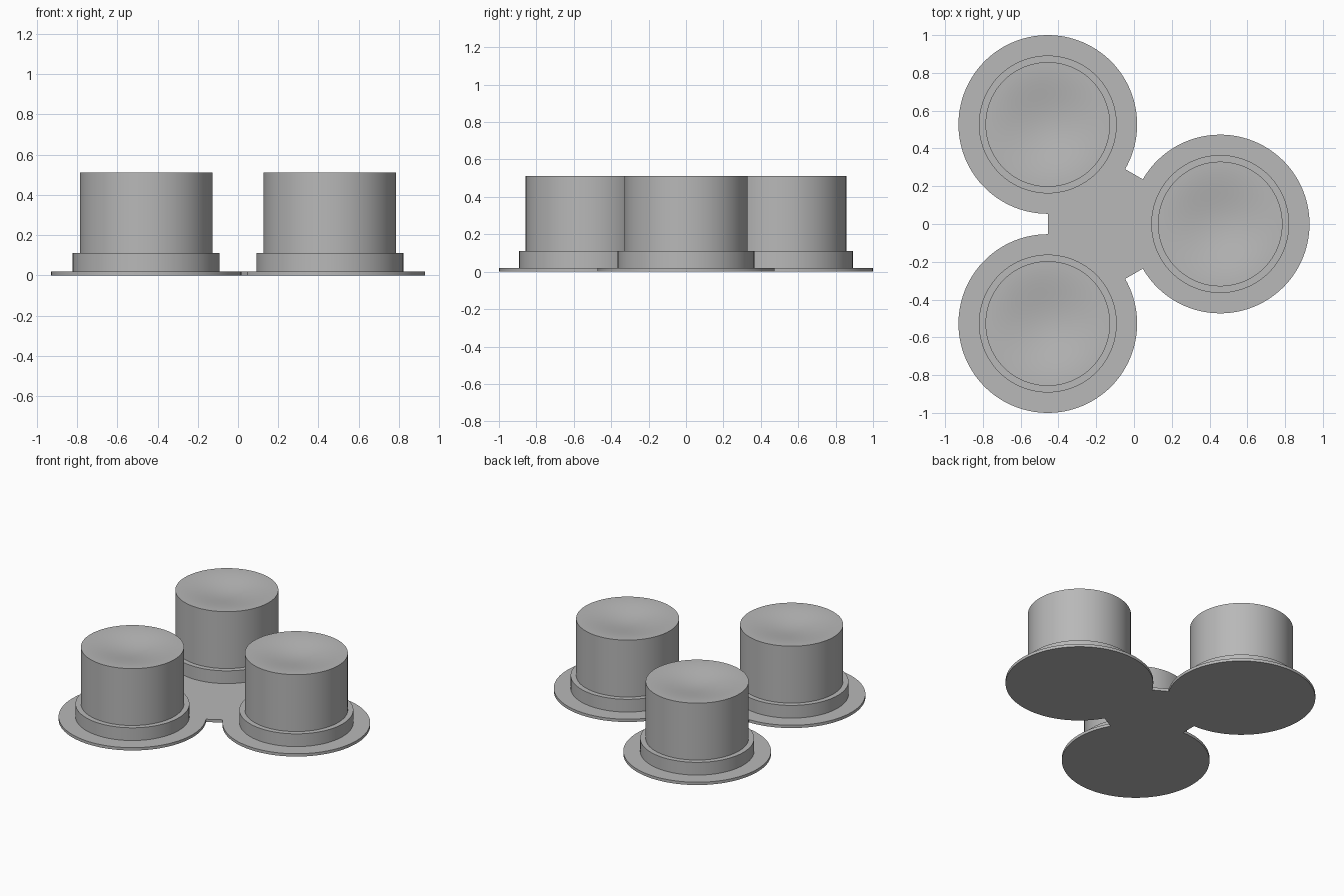
import bpy, bmesh, math
from mathutils import Vector

cube = bpy.data.objects.get("Cube")
if cube:
    bpy.data.objects.remove(cube, do_unlink=True)

SEGMENTS = 96
FLANGE_R, COLLAR_R, CUP_R = 0.473, 0.365, 0.33
PLATE_Z, COLLAR_Z, CUP_Z = 0.02, 0.11, 0.512
DISH_DEPTH = 0.03

# The three cups stand on the corners of an equilateral triangle
HALF = 1 - FLANGE_R
REACH = HALF * math.sqrt(3) / 2
CENTRES = [Vector((REACH, 0)), Vector((-REACH, HALF)), Vector((-REACH, -HALF))]

grey = bpy.data.materials.new("plain_grey")
grey.use_nodes = True
colour = (0.48, 0.48, 0.48, 1)
grey.diffuse_color = colour
grey.node_tree.nodes["Principled BSDF"].inputs["Base Color"].default_value = colour


def finish(name, bm, location=(0, 0, 0)):
    bmesh.ops.recalc_face_normals(bm, faces=bm.faces)
    mesh = bpy.data.meshes.new(name)
    bm.to_mesh(mesh)
    bm.free()
    mesh.materials.append(grey)
    obj = bpy.data.objects.new(name, mesh)
    obj.location = location
    bpy.context.collection.objects.link(obj)
    bpy.ops.object.select_all(action='DESELECT')
    obj.select_set(True)
    bpy.context.view_layer.objects.active = obj
    bpy.ops.object.shade_smooth_by_angle(angle=math.radians(30))
    return obj


def lathe(name, profile, centre):
    bm = bmesh.new()
    verts = [bm.verts.new((r, 0, z)) for r, z in profile]
    edges = [bm.edges.new(pair) for pair in zip(verts, verts[1:])]
    bmesh.ops.spin(bm, geom=verts + edges, cent=(0, 0, 0), axis=(0, 0, 1),
                   angle=math.tau, steps=SEGMENTS, use_duplicate=False)
    bmesh.ops.remove_doubles(bm, verts=bm.verts, dist=0.0001)
    return finish(name, bm, (centre.x, centre.y, 0))


# Base plate: three round flanges joined by the triangle between their centres
bm = bmesh.new()
outline = []
for i, c in enumerate(CENTRES):
    start = math.radians(120 * i - 150)
    for k in range(SEGMENTS + 1):
        a = start + math.radians(300) * k / SEGMENTS
        outline.append(bm.verts.new((c.x + FLANGE_R * math.cos(a),
                                     c.y + FLANGE_R * math.sin(a), 0)))
bottom = bm.faces.new(outline)
top = bmesh.ops.extrude_face_region(bm, geom=[bottom], use_keep_orig=True)
bmesh.ops.translate(bm, vec=(0, 0, PLATE_Z),
                    verts=[v for v in top["geom"] if isinstance(v, bmesh.types.BMVert)])
bmesh.ops.triangulate(bm, faces=[f for f in bm.faces if len(f.verts) > 4])
finish("base_plate", bm)

# Cup profile: straight wall and a softly dished top
RINGS = 12
dish = [(CUP_R * (1 - k / RINGS),
         CUP_Z - DISH_DEPTH * (1 - math.cos(math.pi * k / RINGS)) / 2)
        for k in range(RINGS + 1)]
collar = [(CUP_R, PLATE_Z), (COLLAR_R, PLATE_Z), (COLLAR_R, COLLAR_Z), (CUP_R, COLLAR_Z)]

for side, centre in zip(("left", "back_right", "front_right"), CENTRES):
    lathe("collar_" + side, collar, centre)
    lathe("cup_" + side, [(CUP_R, PLATE_Z)] + dish, centre)
